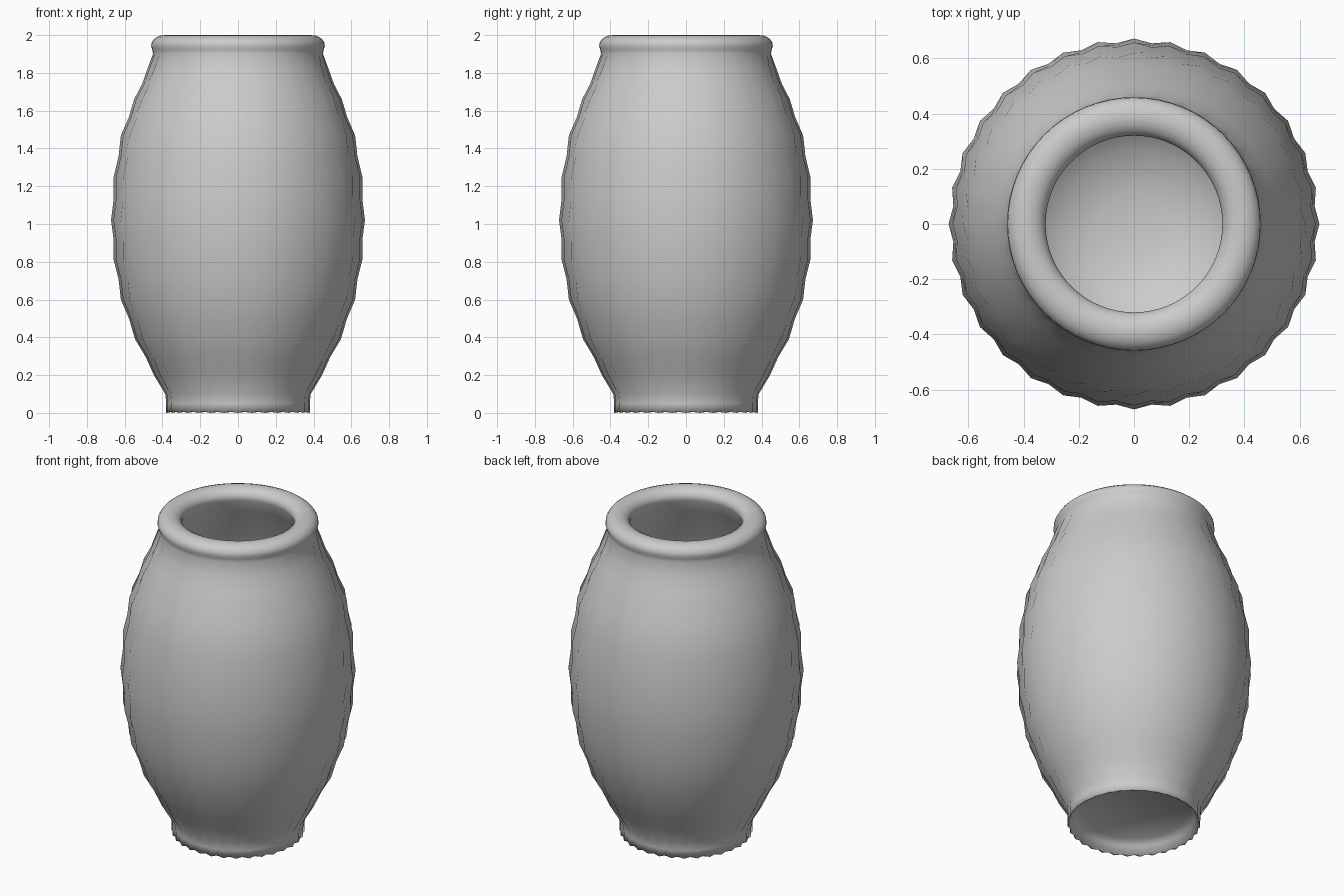
import bpy, bmesh, math

cube = bpy.data.objects.get("Cube")
if cube:
    bpy.data.objects.remove(cube, do_unlink=True)

SEGMENTS = 64
DENT = 0.014

clay = bpy.data.materials.new("grey clay")
clay.use_nodes = True
grey = (0.6, 0.6, 0.6, 1)
clay.diffuse_color = grey
clay.node_tree.nodes["Principled BSDF"].inputs["Base Color"].default_value = grey

# Profile sections as (radius, height), running from under the foot to the inside floor
underside = [(0.31, 0.08), (0.345, 0.05), (0.37, 0.005)]
foot = [(0.38, 0.0), (0.38, 0.05), (0.385, 0.1)]
belly = [(0.445, 0.2), (0.545, 0.39), (0.62, 0.6), (0.658, 0.81), (0.672, 1.02),
         (0.658, 1.25), (0.62, 1.47), (0.55, 1.66), (0.48, 1.82)]
neck = [(0.45, 1.9)]
lip = [(0.39 + 0.07 * math.cos(a), 1.945 + 0.055 * math.sin(a))
       for a in (math.radians(-25 + 20 * i) for i in range(12))]
inside = [(0.36, 1.85), (0.46, 1.66), (0.53, 1.47), (0.575, 1.25), (0.59, 1.02),
          (0.575, 0.81), (0.53, 0.6), (0.46, 0.39), (0.38, 0.25), (0.26, 0.16), (0.12, 0.12)]

# Each ring carries a dent for its even columns and one for its odd columns
rings = [(p, 0, 0) for p in underside]
rings += [(p, 0, DENT / 2) for p in foot]
for i, p in enumerate(belly):
    rings.append((p, 0, DENT))
    if i + 1 < len(belly):
        q = belly[i + 1]
        middle = ((p[0] + q[0]) / 2, (p[1] + q[1]) / 2)
        rings.append((middle, DENT / 2, DENT))
rings += [(p, 0, 0) for p in neck + lip + inside]

# Faceted shell of the vase, with foot, lip and hollow inside
bm = bmesh.new()
loops = []
for (radius, z), even, odd in rings:
    loop = []
    for k in range(SEGMENTS):
        angle = 2 * math.pi * k / SEGMENTS
        r = radius - (odd if k % 2 else even)
        # scalloped lower edge of the foot
        lift = 0.01 if z == 0 and k % 2 else 0
        loop.append(bm.verts.new((r * math.cos(angle), r * math.sin(angle), z + lift)))
    loops.append(loop)

for low, high in zip(loops, loops[1:]):
    for k in range(SEGMENTS):
        n = (k + 1) % SEGMENTS
        bm.faces.new((low[k], low[n], high[n], high[k]))

# Recessed base and inside floor
bm.faces.new(list(reversed(loops[0])))
bm.faces.new(loops[-1])
for face in bm.faces:
    face.smooth = True

mesh = bpy.data.meshes.new("vase_body")
bm.to_mesh(mesh)
bm.free()
mesh.materials.append(clay)
vase = bpy.data.objects.new("vase_body", mesh)
bpy.context.collection.objects.link(vase)
